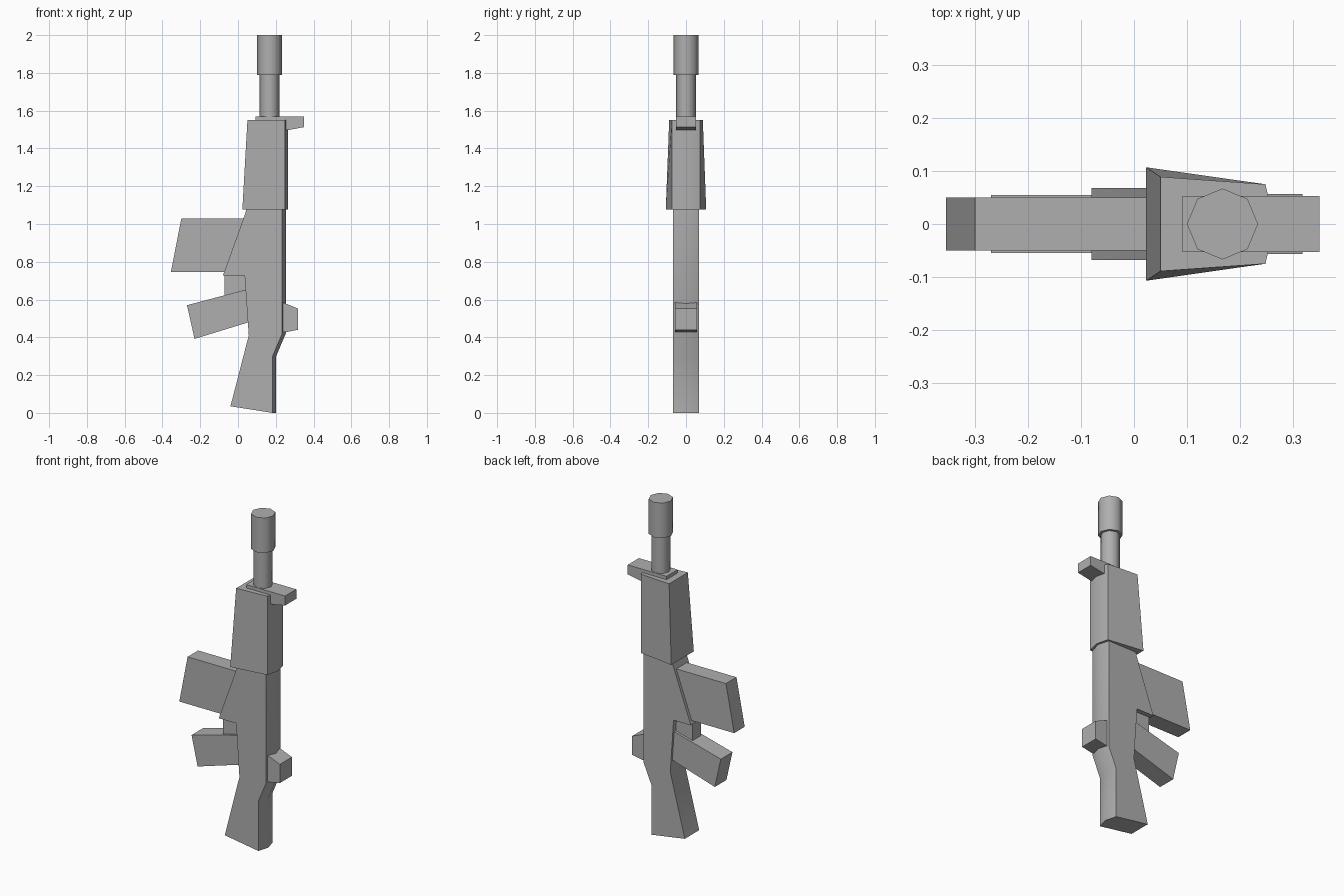
import bpy, bmesh, math

cube = bpy.data.objects.get("Cube")
if cube:
    bpy.data.objects.remove(cube, do_unlink=True)

grey = bpy.data.materials.new("matte grey")
grey.use_nodes = True
color = (0.43, 0.43, 0.43, 1)
grey.diffuse_color = color
grey.node_tree.nodes["Principled BSDF"].inputs["Base Color"].default_value = color


def finish(obj, angle=40):
    obj.data.materials.clear()
    obj.data.materials.append(grey)
    bpy.ops.object.select_all(action="DESELECT")
    obj.select_set(True)
    bpy.context.view_layer.objects.active = obj
    bpy.ops.object.shade_smooth_by_angle(angle=math.radians(angle))


def loft(name, rings):
    """Skin matching rings of points and cap both ends."""
    bm = bmesh.new()
    loops = [[bm.verts.new(p) for p in ring] for ring in rings]
    for a, b in zip(loops, loops[1:]):
        for i in range(len(a)):
            j = (i + 1) % len(a)
            bm.faces.new((a[i], a[j], b[j], b[i]))
    bm.faces.new(loops[0])
    bm.faces.new(loops[-1])
    bmesh.ops.recalc_face_normals(bm, faces=bm.faces)
    mesh = bpy.data.meshes.new(name)
    bm.to_mesh(mesh)
    bm.free()
    obj = bpy.data.objects.new(name, mesh)
    bpy.context.collection.objects.link(obj)
    finish(obj)


def plate(name, profile, half):
    """Extrude an x-z profile evenly to both sides of y = 0."""
    loft(name, [[(x, y, z) for x, z in profile] for y in (-half, half)])


def tube(name, radius, bottom, top):
    bpy.ops.mesh.primitive_cylinder_add(
        vertices=8, radius=radius, depth=top - bottom,
        location=(0.167, 0, (bottom + top) / 2))
    obj = bpy.context.object
    obj.name = name
    finish(obj, 50)


# Stock and receiver in one piece, with a shallow ridge along the spine
spine = [(0.183, 0), (0.183, 0.30), (0.234, 0.42), (0.234, 1.09)]
belly = [(0.045, 1.09), (0.04, 1.06), (-0.08, 0.727), (0.035, 0.727),
         (0.057, 0.41), (-0.04, 0.035)]
ridge = 0.019
loft("stock_and_receiver", [
    [(x + r, y, z) for x, z in spine] + [(x, y, z) for x, z in belly]
    for y, r in ((-0.068, 0), (0, ridge), (0.068, 0))])

# Tapered handguard
loft("handguard", [
    [(left, -half, z), (0.248, -0.075, z), (0.266, 0, z),
     (0.248, 0.075, z), (left, half, z)]
    for z, left, half in ((1.077, 0.023, 0.107), (1.55, 0.05, 0.089))])

# Parts on the belly side
plate("magazine", [(-0.30, 1.03), (0.06, 1.03), (0.06, 0.747), (-0.355, 0.747)], 0.05)
plate("grip", [(-0.27, 0.57), (0.07, 0.66), (0.09, 0.49), (-0.23, 0.392)], 0.055)
plate("trigger_guard", [(-0.072, 0.74), (0.06, 0.74), (0.06, 0.60), (-0.072, 0.60)], 0.04)

# Sights on the spine side
plate("rear_sight", [(0.22, 0.59), (0.25, 0.58), (0.318, 0.552),
                     (0.318, 0.44), (0.25, 0.427), (0.22, 0.427)], 0.057)
plate("front_sight", [(0.092, 1.57), (0.35, 1.57), (0.35, 1.513),
                      (0.265, 1.497), (0.092, 1.497)], 0.053)

# Barrel and muzzle
tube("barrel", 0.052, 1.53, 1.80)
tube("muzzle", 0.067, 1.79, 2.0)
